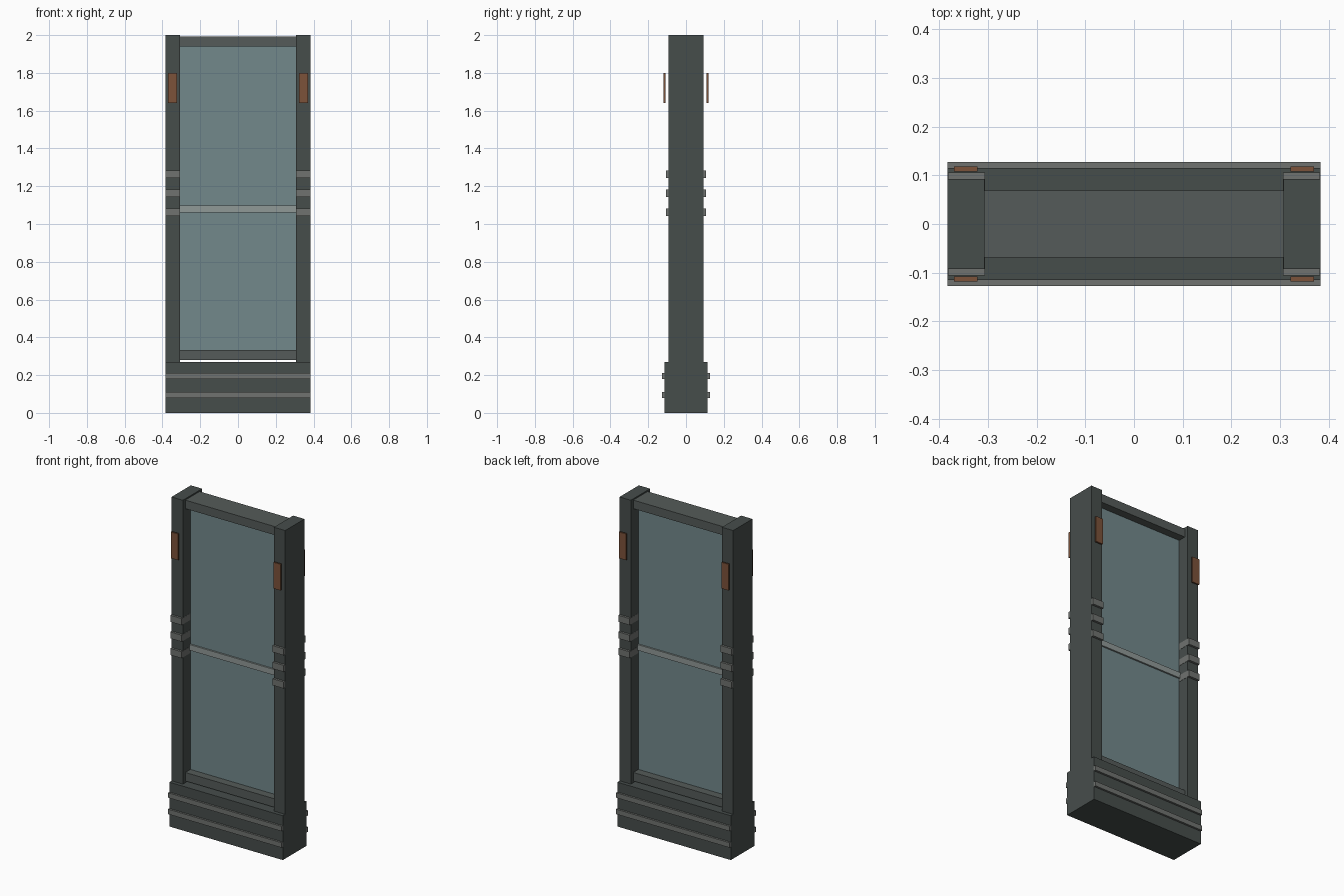
import bpy, bmesh

if "Cube" in bpy.data.objects:
    bpy.data.objects.remove(bpy.data.objects["Cube"])


def material(name, rgb, alpha=1.0):
    m = bpy.data.materials.new(name)
    m.diffuse_color = (*rgb, alpha)
    m.use_nodes = True
    m.node_tree.nodes["Principled BSDF"].inputs["Base Color"].default_value = m.diffuse_color
    return m


DARK = material("dark_metal", (0.062, 0.075, 0.071))
BAR = material("frame_metal", (0.09, 0.105, 0.1))
TRIM = material("light_trim", (0.16, 0.17, 0.16))
RAIL = material("pale_rail", (0.28, 0.32, 0.31))
GLASS = material("glass", (0.17, 0.25, 0.26), 0.85)
COPPER = material("copper", (0.2, 0.085, 0.042))


def box(name, x, y, z, mat):
    """Box from (min, max) ranges on each axis."""
    bm = bmesh.new()
    bmesh.ops.create_cube(bm, size=1)
    for v in bm.verts:
        v.co = [r[0] if c < 0 else r[1] for c, r in zip(v.co, (x, y, z))]
    me = bpy.data.meshes.new(name)
    bm.to_mesh(me)
    bm.free()
    me.materials.append(mat)
    ob = bpy.data.objects.new(name, me)
    bpy.context.collection.objects.link(ob)
    return ob


def mirror(ob, x=False, y=False):
    mod = ob.modifiers.new("mirror", 'MIRROR')
    mod.use_axis = (x, y, False)


# Plinth with two raised bands on front and back
box("plinth", (-0.383, 0.383), (-0.115, 0.115), (0, 0.27), DARK)
for z in (0.08, 0.18):
    band = box("plinth_band", (-0.383, 0.383), (-0.127, -0.11), (z, z + 0.03), TRIM)
    mirror(band, y=True)

# Side posts
mirror(box("side_post", (0.307, 0.383), (-0.0925, 0.0925), (0.27, 2.0), DARK), x=True)

# Ribs passing through the posts
for z in (1.042, 1.143, 1.244):
    mirror(box("post_rib", (0.306, 0.3825), (-0.106, 0.106), (z, z + 0.04), TRIM), x=True)

# Copper plates standing off the posts
mirror(box("copper_plate", (0.322, 0.37), (-0.118, -0.108), (1.64, 1.80), COPPER), x=True, y=True)

# Top and bottom frame bars
for z in (0.28, 1.94):
    box("frame_bar", (-0.307, 0.307), (-0.069, 0.069), (z, z + 0.052), BAR)

# Glass panel and its middle rail
box("glass_panel", (-0.307, 0.307), (-0.02, 0.02), (0.33, 1.942), GLASS)
box("middle_rail", (-0.307, 0.307), (-0.03, 0.03), (1.062, 1.097), RAIL)
